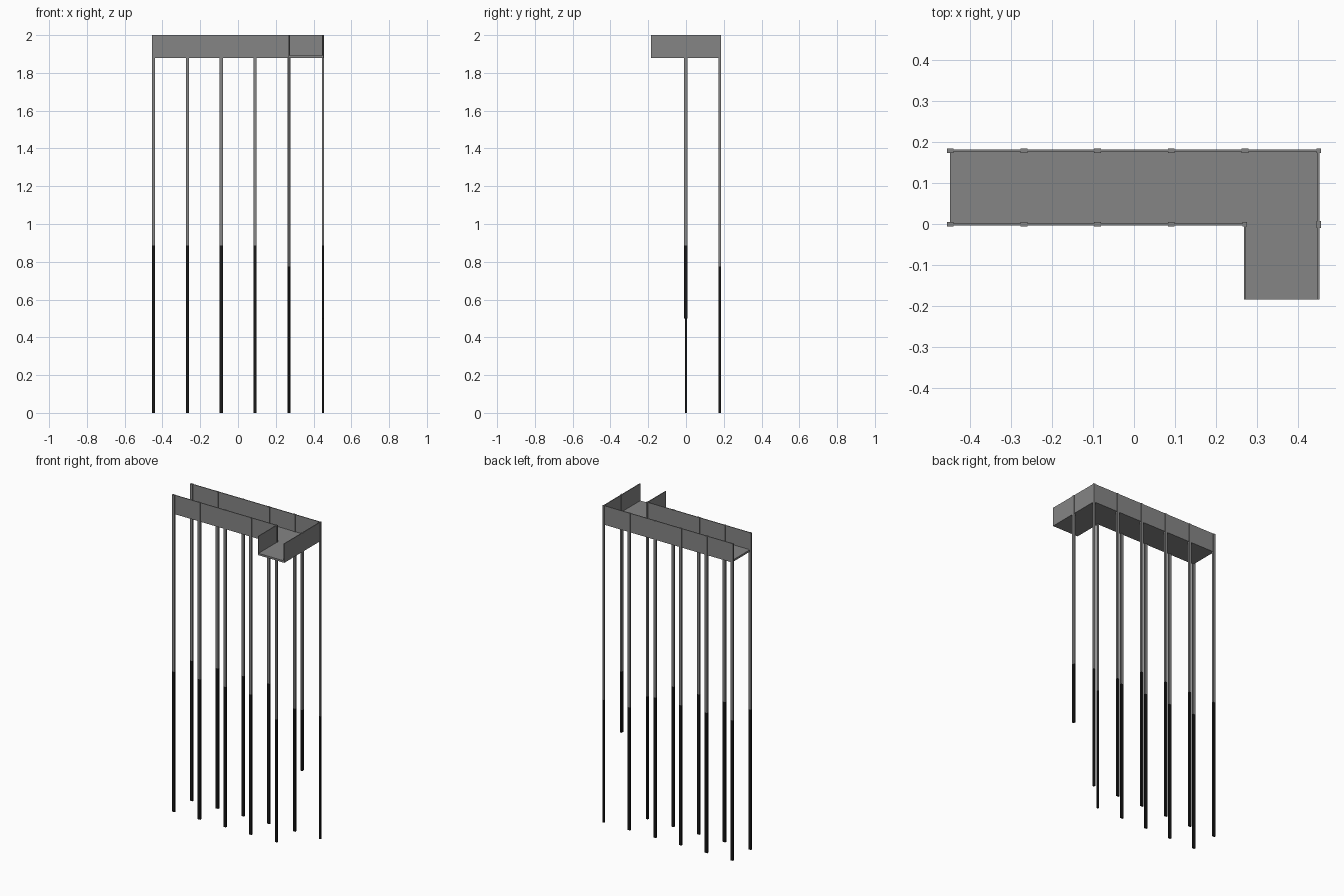
import bpy, bmesh

cube = bpy.data.objects.get("Cube")
if cube:
    bpy.data.objects.remove(cube)


def material(name, value):
    m = bpy.data.materials.new(name)
    m.use_nodes = True
    colour = (value, value, value, 1)
    m.diffuse_color = colour
    m.node_tree.nodes["Principled BSDF"].inputs["Base Color"].default_value = colour
    return m


GREY = material("concrete grey", 0.235)
BLACK = material("dark footing", 0.009)


def add_object(name, bm, mat):
    bmesh.ops.recalc_face_normals(bm, faces=bm.faces)
    mesh = bpy.data.meshes.new(name)
    bm.to_mesh(mesh)
    bm.free()
    mesh.materials.append(mat)
    ob = bpy.data.objects.new(name, mesh)
    bpy.context.collection.objects.link(ob)
    return ob


def prism(name, outline, z0, z1, mat):
    """Extrude a flat outline from z0 up to z1."""
    bm = bmesh.new()
    face = bm.faces.new([bm.verts.new((x, y, z0)) for x, y in outline])
    top = bmesh.ops.extrude_face_region(bm, geom=[face])["geom"]
    bmesh.ops.translate(bm, vec=(0, 0, z1 - z0),
                        verts=[v for v in top if isinstance(v, bmesh.types.BMVert)])
    return add_object(name, bm, mat)


def box(name, x0, x1, y0, y1, z0, z1, mat):
    return prism(name, [(x0, y0), (x1, y0), (x1, y1), (x0, y1)], z0, z1, mat)


# Layout of the L-shaped walkway
STEP = 0.1794
xs = [-0.4475 + STEP * i for i in range(6)]
FRONT, BACK, ARM_END = -0.001, 0.1785, -0.184
DECK, FLOOR, TOP = 1.88, 1.892, 2.0
T = 0.0025               # half thickness of a side panel
WIDE, THIN = 0.0085, 0.0055
left, inner, right = xs[0], xs[4], xs[5]

# Floor slab
prism("deck", [(left, FRONT - T), (inner - T, FRONT - T), (inner - T, ARM_END),
               (right + T, ARM_END), (right + T, BACK + T), (left, BACK + T)],
      DECK, FLOOR, GREY)

# Side panels standing on the slab
box("back_panel", left, right + T, BACK - T, BACK + T, FLOOR, TOP, GREY)
box("front_panel", left, inner + T, FRONT - T, FRONT + T, FLOOR, TOP, GREY)
box("arm_inner_panel", inner - T, inner + T, ARM_END, FRONT - T, FLOOR, TOP, GREY)
box("arm_outer_panel", right - T, right + T, ARM_END, BACK - T, FLOOR, TOP, GREY)

# Posts with dark lower lengths
for row, y in (("front", FRONT), ("back", BACK)):
    for i, x in enumerate(xs):
        hx, hy, base, split = WIDE, THIN, 0.0, 0.885
        if i == 5 and row == "front":        # turned post beside the arm
            hx, hy, base = THIN, WIDE, 0.5
        elif i >= 4:                         # posts around the bend
            split = 0.775
            if i == 5 or row == "front":     # square corner posts
                hx = THIN
        area = (x - hx, x + hx, y - hy, y + hy)
        box(f"{row}_post_{i + 1}", *area, split, TOP, GREY)
        box(f"{row}_footing_{i + 1}", *area, base, split, BLACK)
